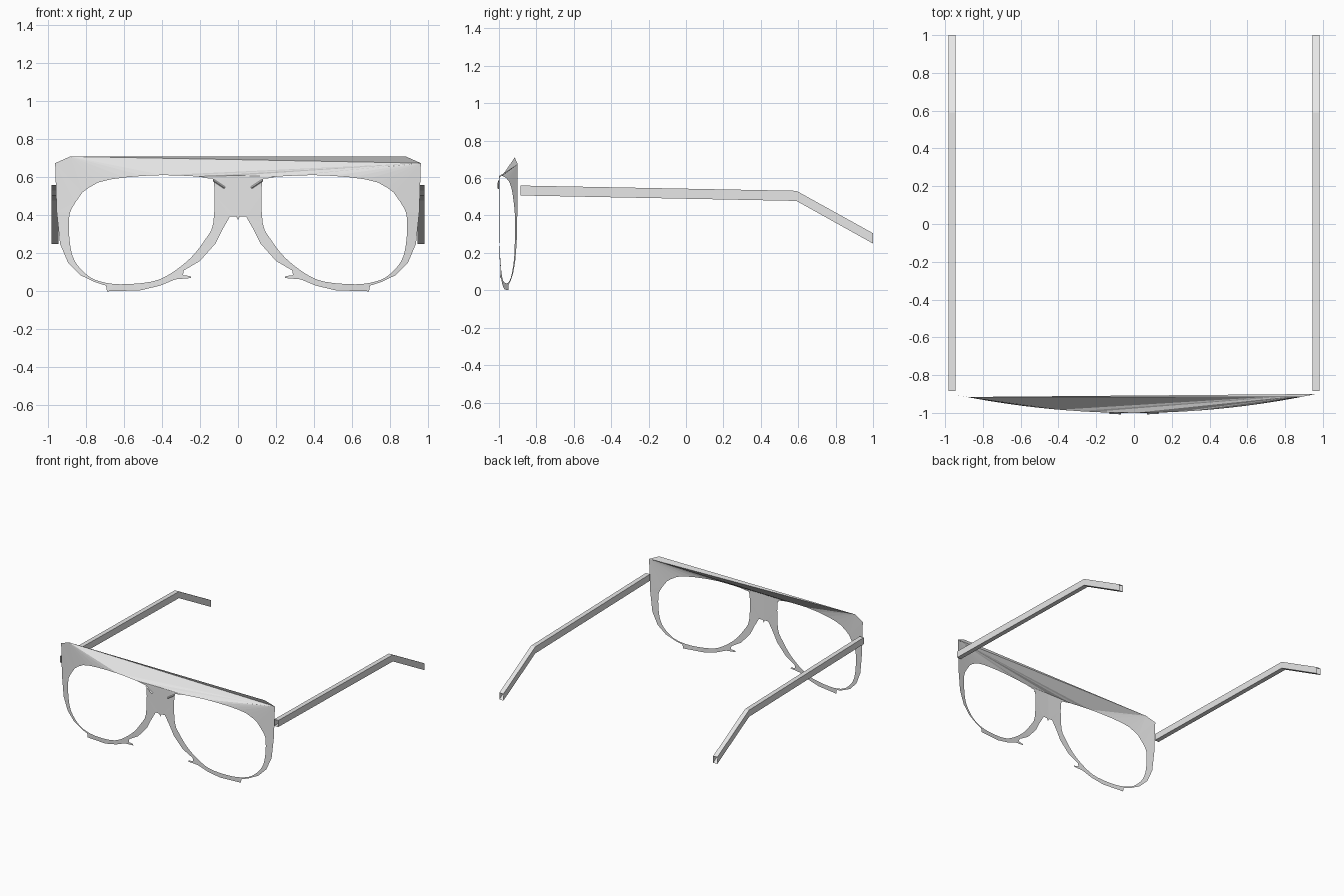
import bpy
import bmesh
from mathutils import Vector
from mathutils.geometry import delaunay_2d_cdt

old = bpy.data.objects.get("Cube")
if old:
    bpy.data.objects.remove(old, do_unlink=True)

GREY = (0.8, 0.8, 0.8, 1)
grey = bpy.data.materials.new("light_grey")
grey.use_nodes = True
grey.diffuse_color = GREY
grey.node_tree.nodes["Principled BSDF"].inputs["Base Color"].default_value = GREY


def make_object(name, bm):
    mesh = bpy.data.meshes.new(name)
    bm.to_mesh(mesh)
    bm.free()
    mesh.materials.append(grey)
    obj = bpy.data.objects.new(name, mesh)
    bpy.context.collection.objects.link(obj)


def smooth_path(points, steps=3):
    """Round off an open path with a Catmull-Rom spline."""
    pts = [Vector(p) for p in points]
    pts = [pts[0]] + pts + [pts[-1]]
    out = []
    for a, b, c, d in zip(pts, pts[1:], pts[2:], pts[3:]):
        for i in range(steps):
            t = i / steps
            out.append(0.5 * (2 * b + (c - a) * t + (2 * a - 5 * b + 4 * c - d) * t * t
                              + (3 * b - a - 3 * c + d) * t ** 3))
    return out + [pts[-1]]


def mirrored(points):
    return [Vector((-p[0], p[1])) for p in reversed(points)]


def bend(p, lift=0):
    """Wrap the flat front around the face."""
    return (p[0], -1 + 0.1 * (p[0] / 0.963) ** 2 - lift, p[1])


# Half profiles on the +x side, as (x, z)
outer = [(0, .375), (.01, .395), (.042, .395), (.085, .32), (.12, .25), (.2, .16),
         (.285, .11), (.29, .085), (.25, .08), (.247, .07), (.33, .063), (.41, .03),
         (.515, .005), (.69, 0), (.695, .03), (.75, .047), (.83, .085), (.895, .15),
         (.937, .25), (.955, .42), (.963, .675)]
lens_lower = smooth_path([(.82, .52), (.875, .437), (.89, .375), (.885, .25), (.86, .16),
                          (.8, .09), (.73, .053), (.62, .037), (.46, .05), (.36, .09),
                          (.25, .175), (.175, .27), (.13, .36), (.126, .57), (.16, .595),
                          (.22, .605)])
lens_upper = smooth_path([(.22, .605), (.395, .612), (.595, .6), (.737, .573), (.82, .52)], 2)

# Front frame: rims and bridge as one outline, cut into triangles while flat
bm = bmesh.new()
outline = (mirrored(outer)[:-1] + [Vector(p) for p in outer]
           + lens_lower + [Vector((0, .61))] + mirrored(lens_lower))
count = len(outline)
loop = [(i, (i + 1) % count) for i in range(count)]
points, _, triangles, *_ = delaunay_2d_cdt(outline, loop, [], 1, 1e-5)
verts = [bm.verts.new(bend(p)) for p in points]
for tri in triangles:
    bm.faces.new([verts[i] for i in tri])


# Sloping brow: fans from the upper corners down to the tops of the lens openings
def triangle(*corners):
    bm.faces.new([bm.verts.new(bend(p)) for p in corners])


low_left, low_right = (-.963, .675), (.963, .675)
top_left, top_right = (-.884, .71), (.884, .71)
chain = mirrored(lens_upper) + [Vector((0, .61))] + lens_upper
triangle(low_left, chain[0], top_left)
split = min(range(len(chain)), key=lambda i: abs(chain[i].x + .395))
for i, (a, b) in enumerate(zip(chain, chain[1:])):
    triangle(a, b, top_left if i < split else low_right)
triangle(top_left, chain[split], low_right)
triangle(top_left, low_right, top_right)
bmesh.ops.remove_doubles(bm, verts=bm.verts, dist=0.0005)
bmesh.ops.recalc_face_normals(bm, faces=bm.faces)
if sum(f.normal.y * f.calc_area() for f in bm.faces) > 0:
    bmesh.ops.reverse_faces(bm, faces=bm.faces)
make_object("front_frame", bm)

for name, side in (("left", 1), ("right", -1)):
    # Small slanted ridges at the top of the bridge
    bm = bmesh.new()
    start, end = Vector((side * .07, .545)), Vector((side * .13, .585))
    across = (end - start).orthogonal().normalized() * .006
    rows = [[bm.verts.new(bend(p + across * k, lift)) for p in (start, end)]
            for k, lift in ((-1, 0), (0, .008), (1, 0))]
    for a, b in zip(rows, rows[1:]):
        bm.faces.new((a[0], a[1], b[1], b[0]))
    bmesh.ops.recalc_face_normals(bm, faces=bm.faces)
    if sum(f.normal.y for f in bm.faces) > 0:
        bmesh.ops.reverse_faces(bm, faces=bm.faces)
    make_object(name + "_bridge_ridge", bm)

    # Temple arm: open square tube with a bent ear end
    bm = bmesh.new()
    rings = []
    for y, low, high in [(-.885, .507, .56), (.59, .478, .532), (1, .25, .305)]:
        corners = [(.945, low), (.982, low), (.982, high), (.945, high)]
        rings.append([bm.verts.new((side * x, y, z)) for x, z in corners])
    for a, b in zip(rings, rings[1:]):
        for i in range(4):
            j = (i + 1) % 4
            bm.faces.new((a[i], a[j], b[j], b[i]))
    bmesh.ops.recalc_face_normals(bm, faces=bm.faces)
    make_object(name + "_arm", bm)
